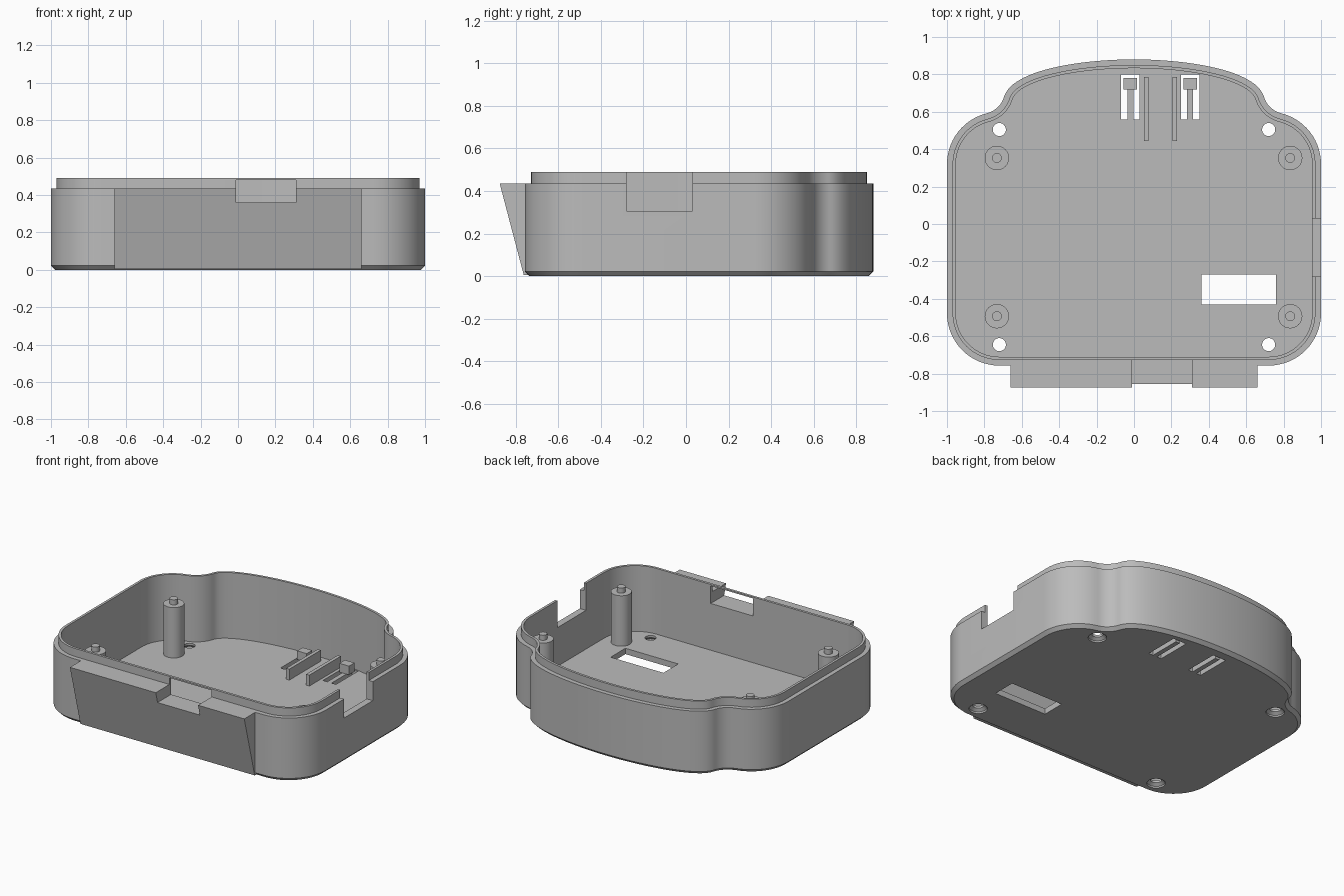
import bpy, bmesh
from math import sin, cos, radians
from mathutils import Vector, Matrix

if "Cube" in bpy.data.objects:
    bpy.data.objects.remove(bpy.data.objects["Cube"], do_unlink=True)

grey = bpy.data.materials.new("plain grey")
grey.use_nodes = True
colour = (0.5, 0.5, 0.5, 1)
grey.diffuse_color = colour
grey.node_tree.nodes["Principled BSDF"].inputs["Base Color"].default_value = colour

FLOOR, WALL_TOP, LIP_TOP = 0.04, 0.435, 0.49


def finish(name, bm):
    bmesh.ops.recalc_face_normals(bm, faces=bm.faces)
    mesh = bpy.data.meshes.new(name)
    bm.to_mesh(mesh)
    bm.free()
    mesh.materials.append(grey)
    ob = bpy.data.objects.new(name, mesh)
    bpy.context.collection.objects.link(ob)
    return ob


def box(name, x, y, z):
    bm = bmesh.new()
    size = Matrix.Diagonal((x[1] - x[0], y[1] - y[0], z[1] - z[0], 1))
    mid = Matrix.Translation((sum(x) / 2, sum(y) / 2, sum(z) / 2))
    bmesh.ops.create_cube(bm, size=1, matrix=mid @ size)
    return finish(name, bm)


def loft(name, rings):
    """Skin a stack of closed rings and cap both ends."""
    bm = bmesh.new()
    loops = [[bm.verts.new(p) for p in ring] for ring in rings]
    n = len(loops[0])
    for a, b in zip(loops, loops[1:]):
        for i in range(n):
            j = (i + 1) % n
            bm.faces.new((a[i], a[j], b[j], b[i]))
    bm.faces.new(loops[0][::-1])
    bm.faces.new(loops[-1])
    return finish(name, bm)


def lathe(name, x, y, profile, sides=32):
    turns = [radians(360 * i / sides) for i in range(sides)]
    return loft(name, [[(x + r * cos(a), y + r * sin(a), z) for a in turns]
                       for r, z in profile])


def activate(ob):
    bpy.ops.object.select_all(action='DESELECT')
    ob.select_set(True)
    bpy.context.view_layer.objects.active = ob


def cut(ob, cutter):
    mod = ob.modifiers.new("cut", 'BOOLEAN')
    mod.operation, mod.solver, mod.object = 'DIFFERENCE', 'EXACT', cutter
    activate(ob)
    bpy.ops.object.modifier_apply(modifier=mod.name)
    bpy.data.objects.remove(cutter, do_unlink=True)


def smooth(ob):
    activate(ob)
    bpy.ops.object.shade_smooth_by_angle(angle=radians(30))


def arc(cx, cy, r, start, end, steps):
    angles = [radians(start + (end - start) * i / steps) for i in range(steps + 1)]
    return [Vector((cx + r * cos(a), cy + r * sin(a))) for a in angles]


# Half outline: front corner, rear corner, hollow shoulder, bowed back
half = arc(0.72, -0.477, 0.28, -90, 0, 16)
half += arc(0.72, 0.32, 0.28, 0, 76, 14)
half += arc(0.819, 0.718, 0.13, 256, 195, 10)[1:]
bow = [Vector(p) for p in ((0.693, 0.684), (0.65, 0.82), (0.3, 0.88), (0, 0.88))]
for i in range(1, 25):
    t = i / 24
    s = 1 - t
    half.append(bow[0] * s**3 + bow[1] * 3 * s * s * t + bow[2] * 3 * s * t * t + bow[3] * t**3)
outline = half + [Vector((-p.x, p.y)) for p in reversed(half[:-1])]


def ring(inset, z):
    out = []
    for i, p in enumerate(outline):
        before = (p - outline[i - 1]).normalized()
        after = (outline[(i + 1) % len(outline)] - p).normalized()
        d = (before + after).normalized()
        out.append((p.x - d.y * inset, p.y + d.x * inset, z))
    return out


# Tray with chamfered base and stepped rim
tray = loft("tray_shell", [ring(*r) for r in (
    (0.022, 0), (0, 0.022), (0, WALL_TOP), (0.03, WALL_TOP),
    (0.03, LIP_TOP), (0.047, LIP_TOP), (0.047, FLOOR))])

# Sloping block on the front
wedge = loft("front_wedge", [[(x, -0.74, 0.005), (x, -0.762, 0.005),
                              (x, -0.875, WALL_TOP), (x, -0.74, WALL_TOP)]
                             for x in (-0.66, 0.66)])

# Front slot, side notch and floor window
for part in (tray, wedge):
    cut(part, box("slot_cutter", (-0.01, 0.31), (-1, -0.6), (0.36, 0.48)))
cut(tray, box("notch_cutter", (0.9, 1.1), (-0.28, 0.03), (0.305, 0.6)))
cut(tray, box("window_cutter", (0.36, 0.76), (-0.43, -0.27), (-0.1, 0.1)))

# Countersunk screw holes
for x in (-0.72, 0.72):
    for y in (-0.645, 0.505):
        cut(tray, lathe("hole_cutter", x, y,
                        [(0.06, -0.01), (0.056, 0.01), (0.035, 0.025), (0.035, 0.1)]))

# Spring clips in their floor openings
for side, x in (("left", 0.3), ("right", -0.02)):
    cut(tray, box("clip_cutter", (x - 0.05, x + 0.05), (0.56, 0.8), (-0.1, 0.1)))
    box(side + "_clip_arm", (x - 0.016, x + 0.016), (0.55, 0.78), (0, FLOOR))
    box(side + "_clip_block", (x - 0.036, x + 0.036), (0.72, 0.78), (FLOOR, 0.1))

# Guide ribs between the clips
for side, x in (("left", 0.217), ("right", 0.065)):
    box(side + "_guide_rib", (x - 0.012, x + 0.012), (0.445, 0.785), (0.03, 0.115))

# Board posts with locating pins
for side, x in (("left", 0.835), ("right", -0.733)):
    for end, y in (("front", -0.493), ("back", 0.353)):
        smooth(lathe(f"{end}_{side}_post", x, y,
                     [(0.065, 0.03), (0.065, 0.385), (0.026, 0.385), (0.026, 0.42)]))

smooth(tray)
